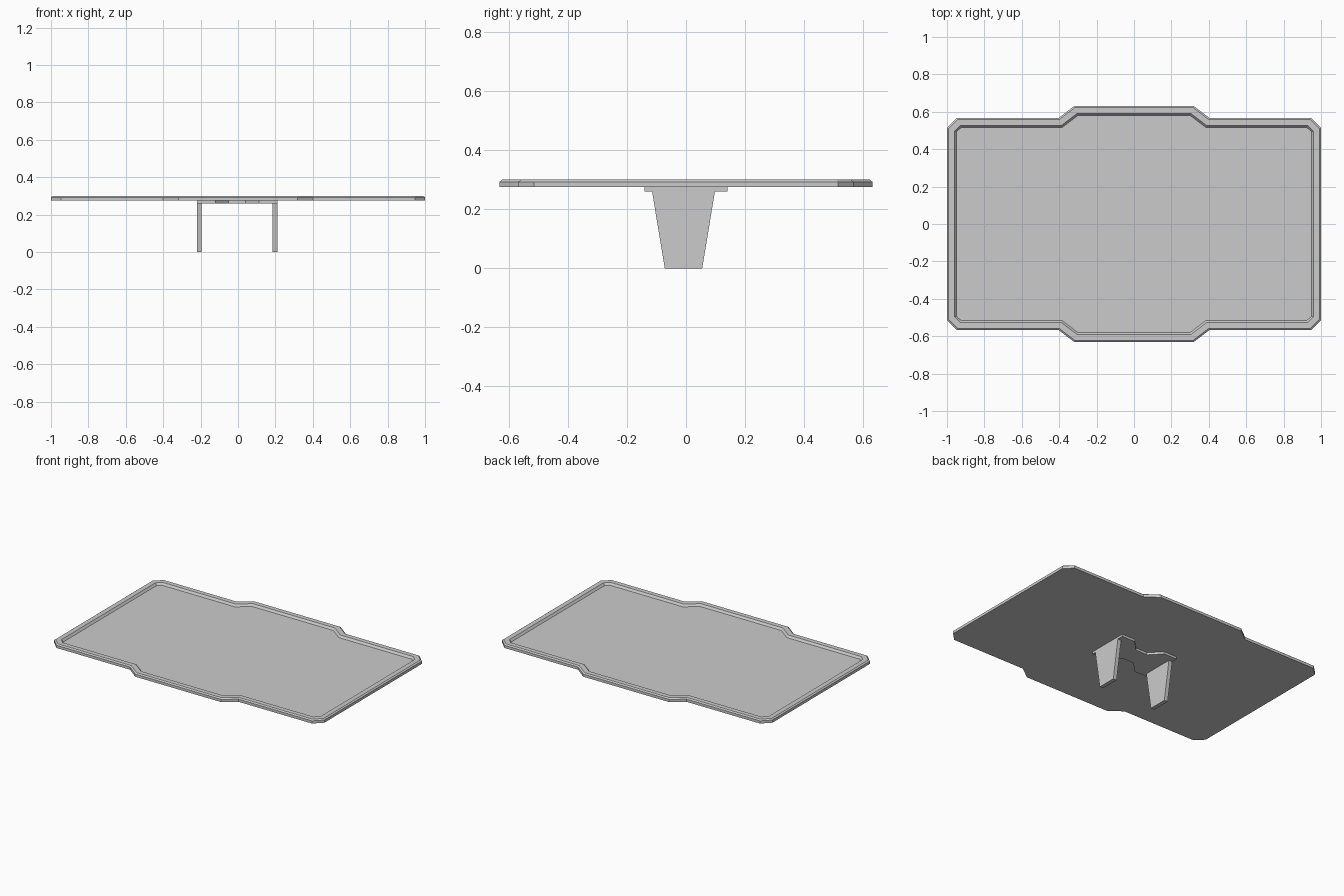
import bpy, bmesh
from mathutils import Vector

if "Cube" in bpy.data.objects:
    bpy.data.objects.remove(bpy.data.objects["Cube"])


def make_object(name, bm):
    bmesh.ops.recalc_face_normals(bm, faces=bm.faces)
    mesh = bpy.data.meshes.new(name)
    bm.to_mesh(mesh)
    bm.free()
    obj = bpy.data.objects.new(name, mesh)
    bpy.context.collection.objects.link(obj)
    return obj


def loft(name, rings):
    """Skin a stack of equal-length point rings and cap both ends."""
    bm = bmesh.new()
    loops = [[bm.verts.new(p) for p in ring] for ring in rings]
    n = len(loops[0])
    for a, b in zip(loops, loops[1:]):
        for i in range(n):
            j = (i + 1) % n
            bm.faces.new((a[i], a[j], b[j], b[i]))
    bm.faces.new(loops[0][::-1])
    bm.faces.new(loops[-1])
    return make_object(name, bm)


def inset(points, d):
    """Mitred inward offset of a counter-clockwise outline."""
    result = []
    for i, p in enumerate(points):
        p = Vector(p)
        e1 = (p - Vector(points[i - 1])).normalized()
        e2 = (Vector(points[(i + 1) % len(points)]) - p).normalized()
        n1, n2 = Vector((-e1.y, e1.x)), Vector((-e2.y, e2.x))
        result.append(p + (n1 + n2) * d / (1 + n1.dot(n2)))
    return result


def four_way(quarter):
    """Mirror a first-quadrant outline into all four quadrants."""
    half = quarter + [(-x, y) for x, y in reversed(quarter)]
    return half + [(-x, -y) for x, y in half]


# Tray: chamfered outer rim, sunken floor
outline = four_way([(1, 0.515), (0.946, 0.568), (0.402, 0.568), (0.318, 0.632)])
section = [(0, 0.275), (0, 0.293), (0.009, 0.30), (0.041, 0.30), (0.052, 0.286)]
loft("tray", [[(p.x, p.y, z) for p in inset(outline, d)] for d, z in section])

# Mounting plate under the tray, notched front and back
CX = -0.005
plate = four_way([(0.215, 0.14), (0.116, 0.14), (0.045, 0.065)])
loft("mounting_plate", [[(x + CX, y, z) for x, y in plate] for z in (0.26, 0.275)])

# Tapered legs
leg = [(-0.072, 0), (0.055, 0), (0.098, 0.26), (-0.115, 0.26)]
for name, x0, x1 in (("left_leg", -0.22, -0.194), ("right_leg", 0.184, 0.21)):
    loft(name, [[(x, y, z) for y, z in leg] for x in (x0, x1)])
